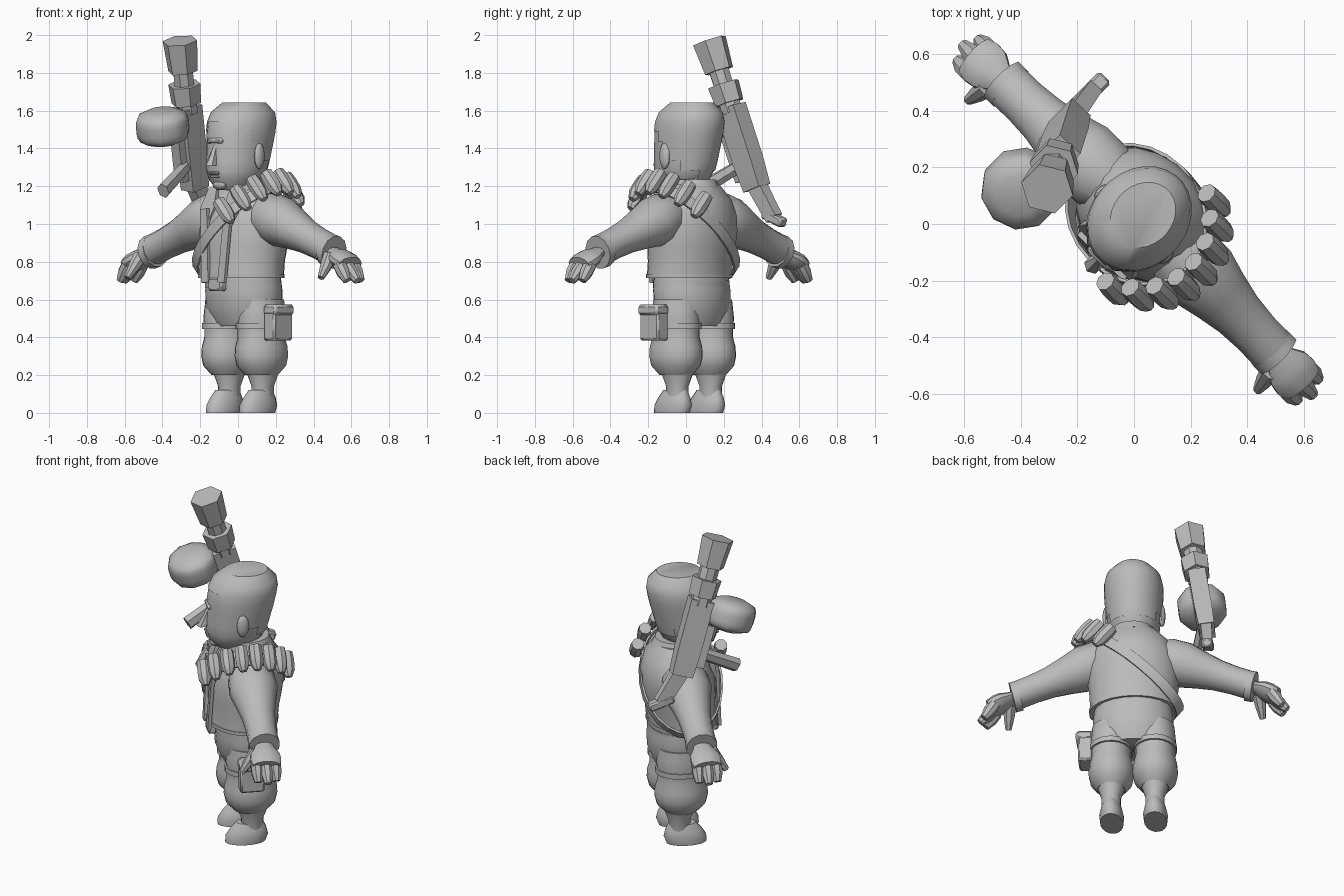
import bpy, bmesh, math
from mathutils import Vector, Matrix

if "Cube" in bpy.data.objects:
    bpy.data.objects.remove(bpy.data.objects["Cube"])

grey = bpy.data.materials.new("plain grey")
grey.use_nodes = True
colour = (.5, .5, .5, 1)
grey.diffuse_color = colour
grey.node_tree.nodes["Principled BSDF"].inputs["Base Color"].default_value = colour

# The figure is built facing -y, then every part is turned to its right
TURN = Matrix.Rotation(math.radians(-45), 4, 'Z')
X, Y, Z = Matrix.Identity(3)
parts = []


def finish(name, bm):
    bmesh.ops.recalc_face_normals(bm, faces=bm.faces)
    bm.transform(TURN)
    mesh = bpy.data.meshes.new(name)
    bm.to_mesh(mesh)
    bm.free()
    mesh.materials.append(grey)
    part = bpy.data.objects.new(name, mesh)
    bpy.context.collection.objects.link(part)
    parts.append(part)


def skin(name, frames, sides, closed=False, keep=None):
    """Skin over elliptical rings; each frame is a centre and its two radius vectors."""
    bm = bmesh.new()
    scale = math.sqrt(2) if sides == 4 else 1
    angles = [math.tau * (j + .5) / sides for j in range(sides)]
    rings = [[bm.verts.new(centre + (u * math.cos(a) + v * math.sin(a)) * scale) for a in angles]
             for centre, u, v in frames]
    pairs = list(zip(rings, rings[1:]))
    if closed:
        pairs.append((rings[-1], rings[0]))
    else:
        bm.faces.new(rings[0])
        bm.faces.new(rings[-1])
    for low, high in pairs:
        for j in range(sides):
            k = (j + 1) % sides
            bm.faces.new((low[j], low[k], high[k], high[j]))
    if keep:
        unwanted = [face for face in bm.faces if not keep(face.calc_center_median())]
        bmesh.ops.delete(bm, geom=unwanted, context='FACES')
    finish(name, bm)


def limb(name, start, end, radii, depth=1, sides=12, ref=X, level=False, keep=None):
    """Straight part whose radii are spaced evenly from start to end."""
    start, end = Vector(start), Vector(end)
    along = Z if level else (end - start).normalized()
    u = (ref - along * ref.dot(along)).normalized()
    v = along.cross(u) * depth
    last = len(radii) - 1
    skin(name, [(start.lerp(end, i / last), u * r, v * r) for i, r in enumerate(radii)], sides, keep=keep)


def column(name, low, high, radii, depth=1, x=0, sides=20, keep=None):
    """Limb with level rings; low and high are (y, z)."""
    limb(name, (x, *low), (x, *high), radii, depth, sides, level=True, keep=keep)


def dome(radius, power=3, steps=12):
    """Radii of a rounded block, nearly closed at both ends."""
    spread = [.97 * (2 * i / steps - 1) for i in range(steps + 1)]
    return [radius * (1 - abs(t) ** power) ** (1 / power) for t in spread]


def ball(name, centre, size):
    bm = bmesh.new()
    bmesh.ops.create_uvsphere(bm, u_segments=10, v_segments=6, radius=1)
    bm.transform(Matrix.LocRotScale(Vector(centre), None, Vector(size)))
    finish(name, bm)


def box(name, centre, size, bevel=.01, tilt=0):
    bm = bmesh.new()
    bmesh.ops.create_cube(bm, size=1)
    bm.transform(Matrix.LocRotScale(Vector(centre), Matrix.Rotation(tilt, 3, 'X'), Vector(size)))
    bmesh.ops.bevel(bm, geom=bm.edges[:], offset=bevel, segments=1, affect='EDGES')
    finish(name, bm)


# Torso, neck and hips
column("jacket", (.025, .72), (.07, 1.21), (.25, .25, .26, .265, .255, .22, .14), .8)
column("jacket_hem", (.025, .715), (.025, .735), (.255, .255), .8)
column("neck", (.04, 1.1), (.03, 1.27), (.11, .1))
column("collar", (.05, 1.18), (.04, 1.235), (.14, .125), 1.1)
column("hips", (.05, .46), (.04, .74), (.17, .225, .23, .22), .78)
column("belt", (.04, .66), (.04, .7), (.225, .225), .8)
box("belt_buckle", (0, -.155, .68), (.1, .05, .07))

# Head and face
jaw, crown = (-.03, 1.18), (.04, 1.635)
skull = (.08, .125, .145, .151, .155, .16, .163, .163, .15, .1)
column("head", jaw, crown, skull, 1.18)
column("hair", jaw, (.045, 1.643), [r + .006 for r in skull], 1.18, sides=28,
       keep=lambda spot: spot.z > 1.4 - spot.y)
limb("nose", (0, -.165, 1.42), (0, -.205, 1.31), (.014, .02, .032), sides=6, level=True)
box("brow", (0, -.16, 1.44), (.11, .05, .03))
box("upper_lip", (0, -.175, 1.27), (.07, .03, .014), .004)
box("lower_lip", (0, -.17, 1.25), (.06, .03, .014), .004)
ball("chin", (0, -.135, 1.21), (.05, .03, .03))

for s, side in ((1, "left"), (-1, "right")):
    ball(side + "_ear", (s * .16, 0, 1.36), (.02, .035, .07))

    # Open jacket front
    limb(side + "_jacket_edge", (s * .09, -.16, 1.08), (s * .06, -.18, .69), (.025, .025), .4, 4)
    limb(side + "_lapel", (s * .08, -.1, 1.19), (s * .09, -.165, .97), (.03, .05, .01), .3, 4)

    # Sleeve and cuff
    wrist = Vector((s * .67, .03, .86))
    limb(side + "_sleeve", (s * .1, .045, 1.08), wrist, (.08, .135, .14, .115, .095, .087, .087), .95, ref=Y)
    limb(side + "_cuff", wrist - X * s * .02, wrist + Vector((s * .02, 0, -.01)), (.09, .09), ref=Y)

    # Hand with three fingers and a thumb
    knuckles = Vector((s * .82, .02, .785))
    limb(side + "_hand", wrist, knuckles, (.045, .06, .085, .09, .08), .55, ref=Y)
    for shift in (-.052, 0, .052):
        root = knuckles + Y * shift + X * s * -.03
        reach = Vector((s * (.085 - abs(shift) / 2), 0, -.085))
        limb(side + "_finger", root, root + reach, (.036, .036, .022), sides=8, ref=Y)
    limb(side + "_thumb", (s * .71, -.02, .83), (s * .725, -.105, .715), (.04, .032, .018), sides=8)

    # Bloused trouser leg with a thigh strap, and boot
    leg = s * .125
    column(side + "_trouser_leg", (.05, .2), (.05, .6),
           (.08, .12, .13, .127, .115, .115, .12, .115, .11), 1.18, leg)
    column(side + "_thigh_strap", (.05, .445), (.05, .475), (.124, .124), 1.2, leg)
    column(side + "_boot_shaft", (.06, .05), (.06, .23), (.055, .055, .085), 1.15, leg)
    column(side + "_boot_foot", (.02, 0), (.045, .12), (.066, .07, .06, .045), 1.75, leg)

# Thigh pouch
box("pouch", (.27, .03, .465), (.085, .14, .165))
box("pouch_flap", (.275, .03, .545), (.1, .15, .06), .015)

# Shoulder belt: a tilted loop from the left shoulder to the right hip
heart = Vector((0, .03, .96))


def loop_point(angle, radius=.24):
    swing = Vector((.27 * math.cos(angle), radius * math.sin(angle), .24 * math.cos(angle)))
    return heart + swing


def loop_frame(angle):
    """Outward and sideways directions of the belt."""
    outward = (loop_point(angle) - heart).normalized()
    along = loop_point(angle + .1) - loop_point(angle - .1)
    return outward, along.cross(outward).normalized()


belt_frames = []
for i in range(24):
    angle = math.tau * i / 24
    outward, sideways = loop_frame(angle)
    belt_frames.append((loop_point(angle) - outward * .01, outward * .006, sideways * .03))
skin("shoulder_belt", belt_frames, 4, closed=True)

for i in range(8):
    angle = math.radians(18 * (i - 3.7))
    outward, sideways = loop_frame(angle)
    middle, half = loop_point(angle) + outward * .03, sideways * .073
    limb("belt_round", middle - half, middle + half, (.036, .04, .04, .038, .02), sides=8, ref=outward)

# Launcher slung behind the right shoulder
muzzle = Vector((-.305, -.13, 1.97))
lean = Vector((.155, -.3, 1))


def barrel(name, low, high, radii, depth=1, sides=6, forward=0):
    """Launcher part between two distances below the muzzle."""
    ahead = Y * forward
    limb(name, muzzle - lean * low - ahead, muzzle - lean * high - ahead, radii, depth, sides)


barrel("launcher_muzzle", .16, 0, (.08, .094))
barrel("launcher_neck", .25, .14, (.056, .056), sides=8)
barrel("launcher_collar", .33, .23, (.08, .088))
barrel("launcher_tube", .38, .3, (.06, .06), sides=8)
barrel("launcher_body", .78, .35, (.045, .05, .05, .05), 1.35, 4)
barrel("launcher_rail", .74, .5, (.03, .03), 1.2, 4, .08)
butt = Vector((-.44, .22, 1.03))
limb("launcher_stock", muzzle - lean * .74, butt, (.032, .028), 1.4, 4)
box("launcher_butt", butt, (.06, .15, .05), tilt=-.35)
limb("launcher_grip", (-.4, .03, 1.32), (-.325, -.235, 1.175), (.028, .034), 1.25, 6)

# Drum magazine ahead of the launcher
drum = Vector((-.37, -.195, 1.52))
box("drum_mount", drum + Y * .14, (.07, .17, .09), tilt=.3)
limb("launcher_drum", drum - lean * .09, drum + lean * .08, dome(.143, 3.5, 8), sides=10)

# Smooth shading that keeps hard edges
bpy.ops.object.select_all(action='DESELECT')
for part in parts:
    part.select_set(True)
bpy.context.view_layer.objects.active = parts[0]
bpy.ops.object.shade_smooth_by_angle(angle=math.radians(40))
